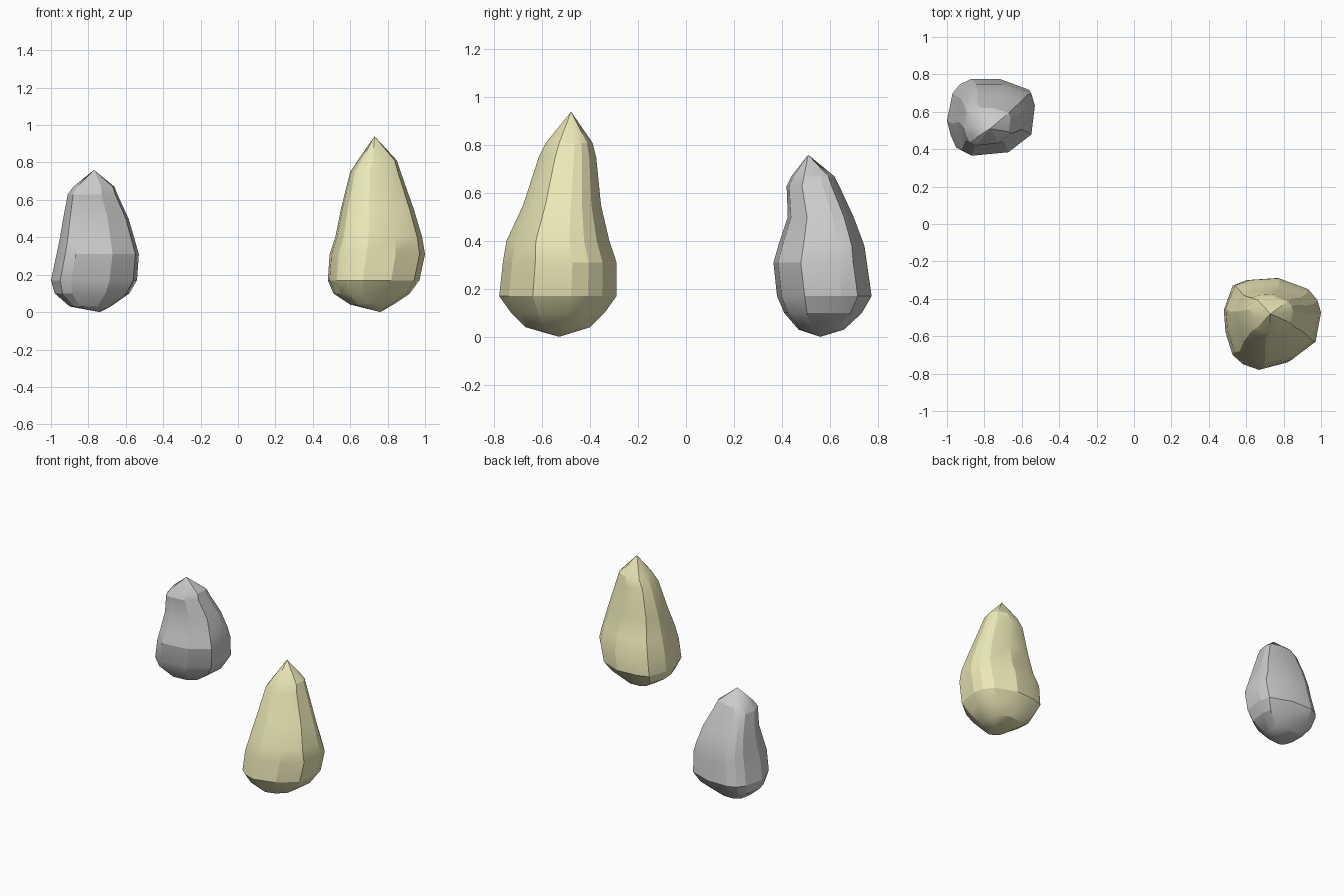
import bpy, bmesh
from math import radians

if "Cube" in bpy.data.objects:
    bpy.data.objects.remove(bpy.data.objects["Cube"])


def stone(name, outline, base, rings, tip, color=None):
    """Loft a top-view outline through rings of (z, xmin, xmax, ymin, ymax)."""
    xs, ys = [p[0] for p in outline], [p[1] for p in outline]
    x0, x1, y0, y1 = min(xs), max(xs), min(ys), max(ys)
    unit = [((x - x0) / (x1 - x0), (y - y0) / (y1 - y0)) for x, y in outline]
    bm = bmesh.new()
    loops = [[bm.verts.new((a + (b - a) * u, c + (d - c) * v, z)) for u, v in unit]
             for z, a, b, c, d in rings]
    bottom, top = bm.verts.new(base), bm.verts.new(tip)
    n = len(unit)
    for i in range(n):
        j = (i + 1) % n
        bm.faces.new((bottom, loops[0][j], loops[0][i]))
        bm.faces.new((top, loops[-1][i], loops[-1][j]))
        for lo, hi in zip(loops, loops[1:]):
            bm.faces.new((lo[i], lo[j], hi[j], hi[i]))
    bmesh.ops.recalc_face_normals(bm, faces=bm.faces)
    me = bpy.data.meshes.new(name)
    bm.to_mesh(me)
    bm.free()
    ob = bpy.data.objects.new(name, me)
    bpy.context.collection.objects.link(ob)
    if color:
        mat = bpy.data.materials.new(name + "_color")
        mat.diffuse_color = color
        mat.use_nodes = True
        mat.node_tree.nodes["Principled BSDF"].inputs["Base Color"].default_value = mat.diffuse_color
        me.materials.append(mat)
    bpy.ops.object.select_all(action='DESELECT')
    ob.select_set(True)
    bpy.context.view_layer.objects.active = ob
    bpy.ops.object.shade_smooth_by_angle(angle=radians(22))
    return ob


# Tall yellow stone, front right
stone("yellow_stone",
      [(1.0, -.48), (.98, -.41), (.93, -.35), (.77, -.29), (.61, -.30), (.53, -.33), (.48, -.46),
       (.49, -.58), (.53, -.70), (.59, -.75), (.68, -.78), (.84, -.74), (.97, -.64)],
      (.76, -.53, 0),
      [(.04, .60, .83, -.67, -.40),
       (.10, .51, .92, -.73, -.34),
       (.17, .48, .97, -.78, -.29),
       (.31, .49, 1.0, -.765, -.29),
       (.40, .52, .985, -.75, -.32),
       (.55, .55, .94, -.68, -.355),
       (.75, .60, .87, -.615, -.375),
       (.81, .64, .85, -.585, -.39)],
      (.73, -.48, .94), (.85, .82, .48, 1))

# Shorter grey stone, back left
stone("grey_stone",
      [(-.53, .65), (-.55, .72), (-.71, .78), (-.87, .78), (-.93, .75), (-.97, .70), (-1.0, .55),
       (-.98, .47), (-.95, .40), (-.89, .37), (-.68, .39), (-.55, .49)],
      (-.74, .56, 0),
      [(.03, -.90, -.68, .47, .66),
       (.10, -.98, -.58, .41, .735),
       (.17, -1.0, -.54, .38, .775),
       (.31, -.97, -.53, .365, .755),
       (.38, -.955, -.55, .385, .745),
       (.50, -.935, -.585, .425, .70),
       (.63, -.91, -.645, .42, .64),
       (.67, -.88, -.66, .44, .62)],
      (-.77, .51, .76))
